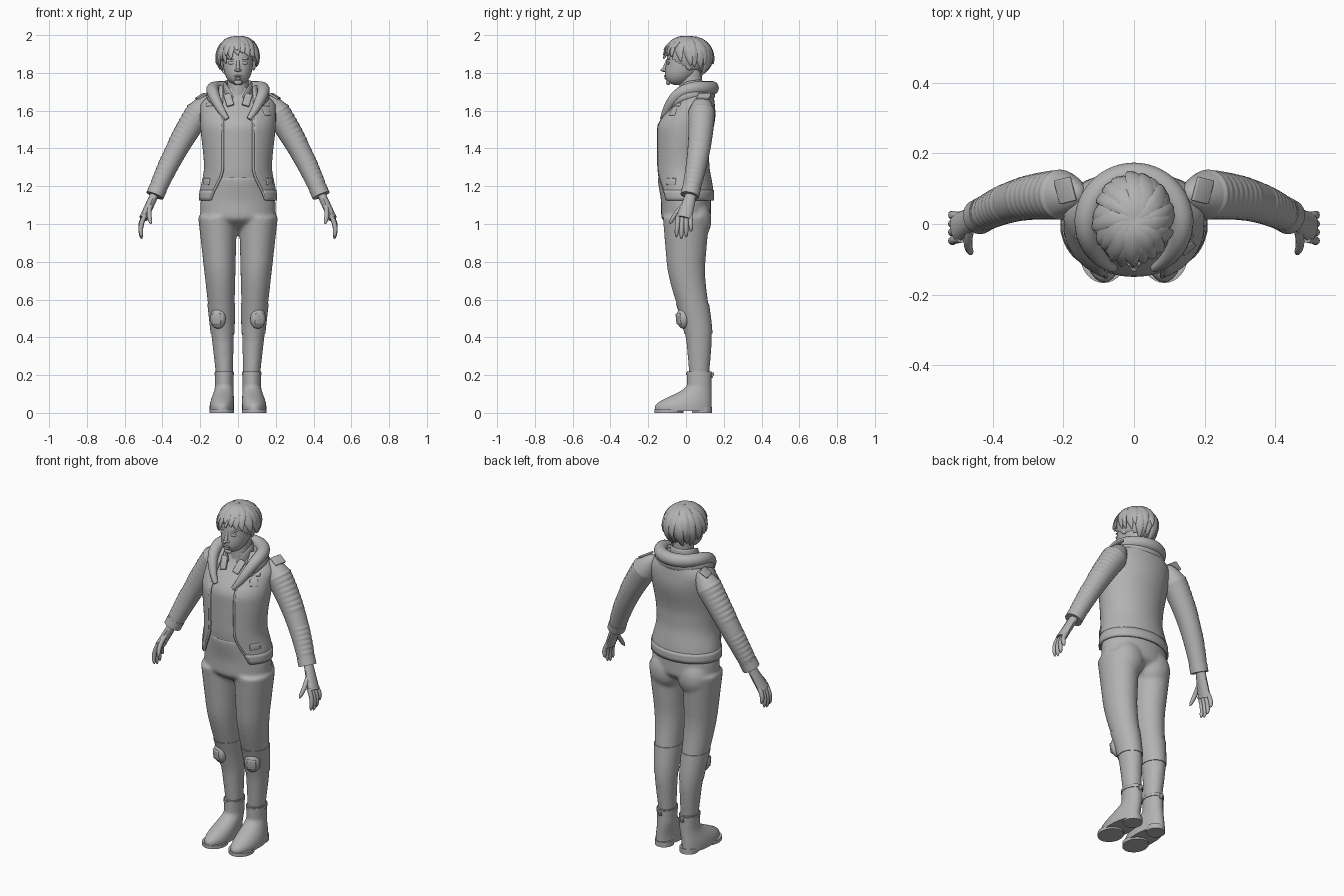
import bpy, bmesh, math, random
from math import sin, cos, pi, radians, sqrt
from mathutils import Vector, Matrix, Euler
random.seed(4)
if bpy.data.objects.get("Cube"):
    bpy.data.objects.remove(bpy.data.objects["Cube"])
shade = (.45, .45, .45, 1)
grey = bpy.data.materials.new("plain grey")
grey.use_nodes = True
grey.diffuse_color = shade
grey.node_tree.nodes["Principled BSDF"].inputs["Base Color"].default_value = shade
X, Y, Z = Matrix.Identity(3)

# Helpers
def mix(a, b, t):
    return a + (b - a) * t
def ease(start, end, value):
    t = max(0, min(1, (value - start) / (end - start)))
    return t * t * (3 - 2 * t)
def around(count):
    return [2 * pi * i / count for i in range(count)]
def finish(name, bm, mirror):
    bmesh.ops.recalc_face_normals(bm, faces=bm.faces)
    mesh = bpy.data.meshes.new(name)
    bm.to_mesh(mesh)
    bm.free()
    mesh.materials.append(grey)
    mesh.shade_smooth()
    mesh.set_sharp_from_angle(angle=radians(40))
    part = bpy.data.objects.new(name, mesh)
    bpy.context.scene.collection.objects.link(part)
    if mirror:
        part.modifiers.new("Mirror", 'MIRROR').use_mirror_merge = False
    return part
def skin(name, rings, mirror=False, closed=True):
    bm = bmesh.new()
    loops = [[bm.verts.new(point) for point in ring] for ring in rings]
    for low, high in zip(loops, loops[1:]):
        for i in range(0 if closed else 1, len(low)):
            bm.faces.new((low[i - 1], low[i], high[i], high[i - 1]))
    if closed:
        bm.faces.new(loops[0])
        bm.faces.new(loops[-1])
    return finish(name, bm, mirror)
# Stack of ellipses: section(z) gives centre x, y and radii x, y
def loft(name, bottom, top, section, mirror=False, grow=0, steps=24):
    rings = []
    for k in range(steps + 1):
        z = mix(bottom, top, k / steps)
        x, y, rx, ry = section(z)
        rings.append([(x + (rx + grow) * cos(a), y + (ry + grow) * sin(a), z) for a in around(32)])
    return skin(name, rings, mirror)
def line(start, end, bow=(0, 0, 0)):
    a, b, c = Vector(start), Vector(end), Vector(bow)
    return lambda t: a.lerp(b, t) + c * sin(pi * t)
# Tube along path(t): size(t) gives radii along and across the side direction
def limb(name, path, size, side, mirror=False, count=12, steps=12, rib=lambda t: 0):
    rings = []
    for t in (k / steps for k in range(steps + 1)):
        along = (path(min(1, t + .01)) - path(max(0, t - .01))).normalized()
        u = (side - along * side.dot(along)).normalized()
        v = along.cross(u)
        wide, deep = size(t)
        rings.append([path(t) + (u * wide * cos(a) + v * deep * sin(a)) * (1 + rib(t) * max(0, sin(a)))
                      for a in around(count)])
    return skin(name, rings, mirror)
def place(loc, turn=(0, 0, 0)):
    return Matrix.LocRotScale(Vector(loc), Euler([radians(a) for a in turn]), None)
def ball(name, where, size, mirror=False):
    bm = bmesh.new()
    bmesh.ops.create_uvsphere(bm, u_segments=20, v_segments=12, radius=1,
                              matrix=where @ Matrix.Diagonal((*size, 1)))
    return finish(name, bm, mirror)
def block(name, where, size, mirror=False):
    bm = bmesh.new()
    bmesh.ops.create_cube(bm, size=1, matrix=Matrix.Diagonal((*size, 1)))
    bmesh.ops.bevel(bm, geom=bm.edges[:], offset=min(size) / 3, segments=3, profile=.5, affect='EDGES')
    bm.transform(where)
    return finish(name, bm, mirror)

# Trousers: hips, seat and legs fused into one smooth surface
def hips(z):
    spread, waist = ease(.92, 1.04, z), ease(1.1, 1.25, z)
    return 0, -.01 * waist, .2 * spread - .035 * waist, .132 * spread + .008 * waist
def leg(z):
    t = (z - .2) / .8
    return mix(.072, .107, t), .07 * ease(.8, .35, z), mix(.045, .1, t), mix(.053, .12, t)
trousers = loft("trousers", .19, 1.04, leg, True)
pieces = [trousers, loft("hips", .94, 1.25, hips),
          ball("seat", place((.09, .055, 1.02)), (.095, .08, .11))]
with bpy.context.temp_override(active_object=trousers, selected_editable_objects=pieces):
    bpy.ops.object.join()
fuse = trousers.modifiers.new("Fuse", 'REMESH')
fuse.mode, fuse.voxel_size, fuse.use_smooth_shade = 'VOXEL', .008, True
trousers.modifiers.new("Soften", 'SMOOTH').iterations = 12
loft("knee_patch", .42, .58, leg, True, .003)
knee = place((.106, -.018, .5), (6, 0, 22))
ball("knee_pad", knee, (.043, .03, .055), True)
block("knee_pad_inset", knee @ place((0, -.02, 0)), (.05, .02, .06), True)

# Boots
def boot(z):
    t = ease(.03, .15, z)
    return mix(.085, .073, t), mix(-.015, .07, t), mix(.065, .048, t), mix(.15, .065, t)
loft("boot", .01, .22, boot, True)
loft("boot_top_band", .2, .215, boot, True, .004, 2)
loft("boot_sole", 0, .02, lambda z: (.086, -.09, .066, .077), True, steps=1)
loft("boot_heel", 0, .03, lambda z: (.08, .085, .05, .053), True, steps=1)
block("boot_pull_tab", place((.072, .14, .2), (-20, 0, 0)), (.02, .012, .03), True)

# Jacket over a shirt, both following one torso outline
def torso(z):
    hem, small = ease(1.3, 1.15, z), .018 * ease(1.15, 1.32, z) * ease(1.6, 1.38, z)
    rx = .175 + .023 * hem + .02 * ease(1.3, 1.55, z) - .1 * ease(1.62, 1.74, z)
    ry = .158 - .013 * hem - .07 * ease(1.5, 1.72, z) - small
    return 0, .053 * ease(1.5, 1.7, z) - .004 - small, rx, ry
def opening(z):
    return .08 + .07 * ease(1.3, 1.1, z)
def shell(name, bottom, top, grow, steps):
    rings = []
    for z in (mix(bottom, top, k / steps) for k in range(steps + 1)):
        x, y, rx, ry = torso(z)
        edge = math.asin(opening(z) / rx)
        angles = [mix(edge, 2 * pi - edge, i / 48) - pi / 2 for i in range(49)]
        rings.append([((rx + grow) * cos(a), y + (ry + grow) * sin(a), z) for a in angles])
    solid = skin(name, rings, closed=False).modifiers.new("Thickness", 'SOLIDIFY')
    solid.thickness, solid.offset = .01, 0
def chest(x, z):
    middle, y, rx, ry = torso(z)
    return Vector((x, y - ry * sqrt(1 - (x / rx) ** 2), z))
def on_chest(x, z):
    here = chest(x, z)
    u = (chest(x + .005, z) - here).normalized()
    inward = (chest(x, z + .005) - here).cross(u).normalized()
    return Matrix.Translation(here) @ Matrix((u, inward, u.cross(inward))).transposed().to_4x4()
def front_edge(t):
    z = mix(1.13, 1.6, t)
    return chest(opening(z), z)
loft("shirt", 1.24, 1.72, torso, grow=-.012)
shell("jacket_body", 1.13, 1.73, 0, 30)
shell("jacket_hem_band", 1.125, 1.18, .003, 3)
limb("jacket_zip_edge", front_edge, lambda t: (.007, .006), X, True)
block("pocket_flap", on_chest(.165, 1.225), (.06, .014, .035), True)
block("chest_flap", on_chest(.14, 1.63), (.06, .016, .022), True)
block("chest_badge", on_chest(.15, 1.59), (.045, .016, .04))
block("collar_point", on_chest(.048, 1.655) @ place((0, -.004, 0), (0, 20, 0)), (.04, .012, .08), True)

# Hood and collar: bands round the neck, dropping toward the front
def neck_band(name, wide, deep, height, drop, thick, reach, shift=0):
    def path(t):
        a = radians(reach) * (2 * t - 1)
        return Vector((wide * sin(a), shift + deep * cos(a), height - drop * ((1 - cos(a)) / 2) ** 4))
    def size(t):
        taper = mix(1.02, .35, abs(2 * t - 1) ** 4)
        return .036 * taper, thick * taper
    limb(name, path, size, Z, count=16, steps=48)
neck_band("hood_roll", .135, .138, 1.72, .2, .035, 155)
neck_band("hood_under_fold", .137, .12, 1.685, .15, .034, 130)
neck_band("shirt_collar", .07, .07, 1.725, .07, .008, 155, .015)

# Sleeves with quilted ribs on the outer side
def sleeve_size(t):
    dome = sqrt(min(1, .02 + 6 * t))
    return dome * mix(.076, .046, t), dome * mix(.074, .044, t)
def quilting(t):
    return .05 * abs(sin(t * pi * 22)) if .15 < t < .5 or .65 < t < .9 else 0
sleeve = line((.15, .085, 1.675), (.44, .02, 1.15), (.02, .018, 0))
limb("sleeve", sleeve, sleeve_size, Y, True, 24, 144, quilting)
limb("sleeve_cuff", lambda t: sleeve(mix(.92, 1, t)), lambda t: (.05, .048), Y, True, 24)
block("shoulder_tab", place((.195, .095, 1.676), (0, 32, -14)), (.055, .07, .012), True)

# Hands
def fingertip(t):
    return sqrt(1.05 - t ** 6) * .012, sqrt(1.05 - t ** 6) * .012
limb("palm", line((.435, .03, 1.17), (.5, -.01, 1.03)), lambda t: (mix(.028, .042, t), .023), Y, True)
for i, finger in enumerate(("little", "ring", "middle", "index")):
    y, tip = .022 - .021 * i, .92 + .01 * (i - 2) ** 2
    limb(finger + "_finger", line((.49, y, 1.05), (.51, 1.25 * y, tip), (.013, 0, 0)), fingertip, Y, True)
limb("thumb", line((.46, 0, 1.11), (.46, -.085, 1), (.01, -.01, 0)), fingertip, X, True)

# Head, with features set on the face surface
def head(z):
    t = (z - 1.735) / .245
    r = sqrt(1.01 - abs(2 * t - 1) ** 3) * mix(.8, 1, t)
    return 0, .008 - .058 * (1 - t) ** 2, .088 * r, .108 * r
def feature(name, x, z, size, mirror=False):
    middle, y, rx, ry = head(z)
    slope = math.degrees(math.asin(x / rx)) * .6
    ball(name, place((x, y - ry * sqrt(1 - (x / rx) ** 2), z), (0, 0, slope)), size, mirror)
loft("neck", 1.6, 1.82, lambda z: (0, .025, .055, .06), steps=1)
loft("head", 1.735, 1.98, head)
limb("nose_bridge", line((0, -.095, 1.868), (0, -.118, 1.815)), lambda t: (mix(.008, .011, t), .01), X)
feature("nose_tip", 0, 1.815, (.013, .026, .01))
feature("nostril", .011, 1.813, (.008, .012, .007), True)
feature("upper_lip", 0, 1.784, (.024, .007, .005))
feature("lower_lip", 0, 1.771, (.02, .008, .006))
feature("chin", 0, 1.75, (.022, .012, .014))
feature("eyelid", .035, 1.853, (.018, .005, .009), True)
feature("eyebrow", .036, 1.875, (.022, .004, .005), True)
ball("ear", place((.083, .015, 1.845), (12, 0, 15)), (.011, .021, .032), True)

# Hair: a cap cut along the hairline, covered in overlapping tapered locks
crown = place((0, .012, 1.884)) @ Matrix.Diagonal((.104, .121, .106, 1))
def hairline(front):
    return radians(128 - (46 * front ** 1.3 if front > 0 else 20 * front))
bm = bmesh.new()
bmesh.ops.create_uvsphere(bm, u_segments=40, v_segments=28, radius=1)
centres = [(face, face.calc_center_median()) for face in bm.faces]
bare = [face for face, c in centres if c.z < cos(hairline(-c.y / c.xy.length) - .12)]
bmesh.ops.delete(bm, geom=bare, context='FACES')
bm.transform(crown)
finish("hair_cap", bm, False)
def hair_lock(name, angle, reach, lift, kick):
    end = hairline(-sin(angle)) * reach
    def path(t):
        phi, turn = mix(.03, end, t), angle + .35 * t
        out = Vector((sin(phi) * cos(turn), sin(phi) * sin(turn), cos(phi)))
        return crown @ (out * (mix(.98, lift, min(1, 3 * t)) + kick * t ** 4))
    def size(t):
        width = sin(pi * mix(.08, .99, t)) ** .7
        return .03 * width, .004 + .006 * width
    limb(name, path, size, Vector((-sin(angle), cos(angle), 0)), count=10)
for layer, count, reach, lift in (("under", 19, 1, 1), ("over", 13, .78, 1.02)):
    for i in range(count):
        angle = 2 * pi * (i + random.uniform(-.3, .3)) / count
        hair_lock(f"{layer}_hair_lock_{i}", angle, reach * random.uniform(.9, 1.08), lift,
                  random.uniform(.03, .14))
